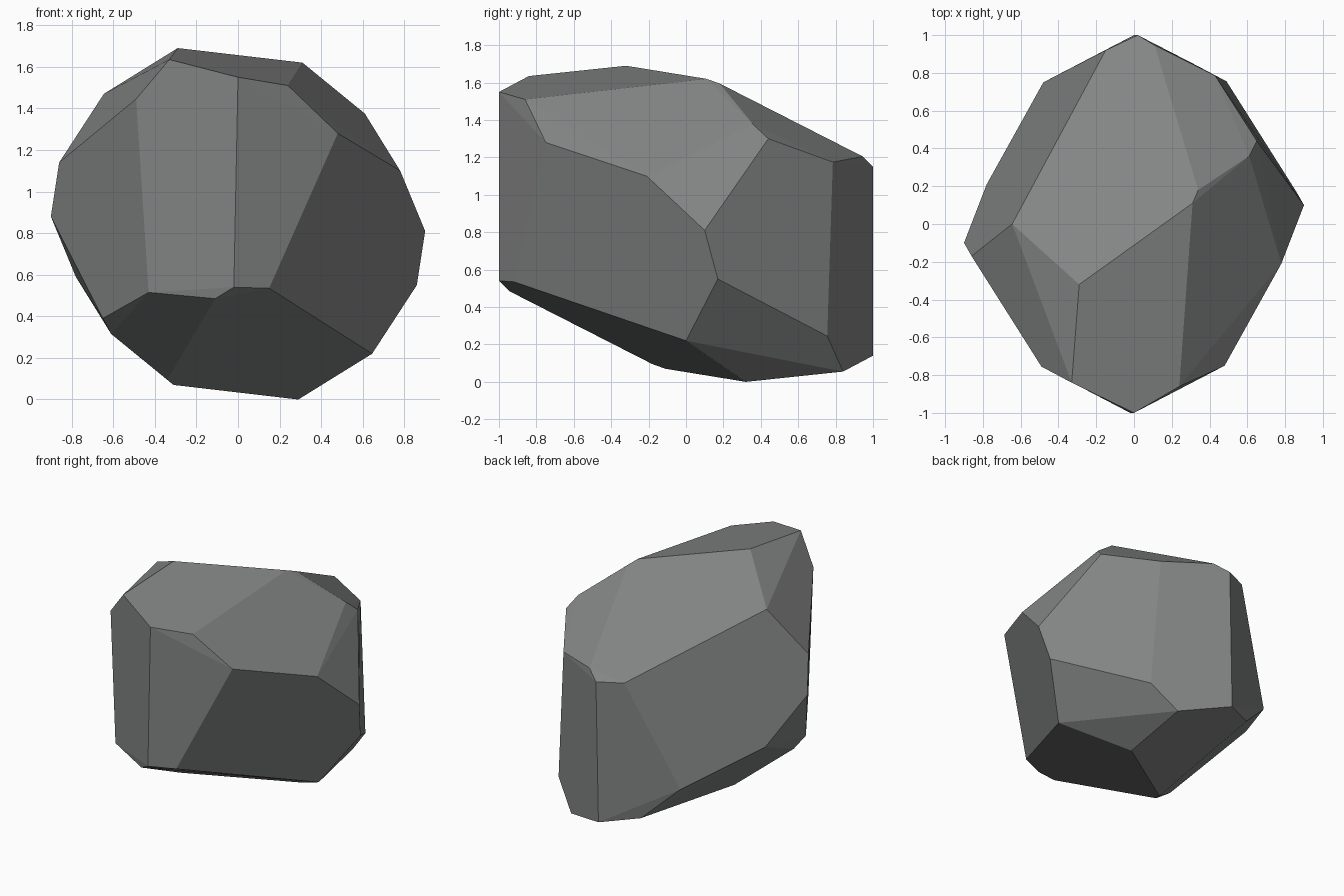
import bpy, bmesh, math
from mathutils import Vector

if "Cube" in bpy.data.objects:
    bpy.data.objects.remove(bpy.data.objects["Cube"])

# Faceted boulder: the stone is point-symmetric about its centre,
# so only half of the corner points are given.
CENTRE = Vector((0, 0, 0.845))
HALF = [
    (-0.29, -0.32, 1.69), (0.0, -1.0, 1.55), (0.24, -0.86, 1.51),
    (-0.33, -0.84, 1.635), (0.31, 0.11, 1.62), (0.34, 0.18, 1.595),
    (0.48, -0.75, 1.28), (0.78, -0.21, 1.10), (0.90, 0.10, 0.81),
    (0.86, 0.17, 0.55), (0.645, 0.0, 0.22), (0.61, 0.36, 1.375),
    (0.65, 0.44, 1.30), (0.49, 0.755, 0.245), (0.43, 0.785, 1.175),
    (0.11, 0.945, 1.205), (0.02, 1.0, 1.15), (-0.15, 0.92, 1.155),
]

bm = bmesh.new()
for p in HALF:
    p = Vector(p)
    bm.verts.new(p)
    bm.verts.new(2 * CENTRE - p)

# Wrap the corners in a convex skin and merge near-coplanar triangles
hull = bmesh.ops.convex_hull(bm, input=bm.verts[:])
loose = [v for v in bm.verts if not v.link_faces]
bmesh.ops.delete(bm, geom=loose, context='VERTS')
bmesh.ops.dissolve_limit(bm, angle_limit=math.radians(3),
                         verts=bm.verts[:], edges=bm.edges[:])
bmesh.ops.recalc_face_normals(bm, faces=bm.faces[:])

mesh = bpy.data.meshes.new("boulder")
bm.to_mesh(mesh)
bm.free()

# Stone colour
stone = bpy.data.materials.new("stone grey")
stone.diffuse_color = (0.225, 0.235, 0.23, 1)
stone.use_nodes = True
stone.node_tree.nodes["Principled BSDF"].inputs["Base Color"].default_value = stone.diffuse_color
mesh.materials.append(stone)

boulder = bpy.data.objects.new("boulder", mesh)
bpy.context.collection.objects.link(boulder)
